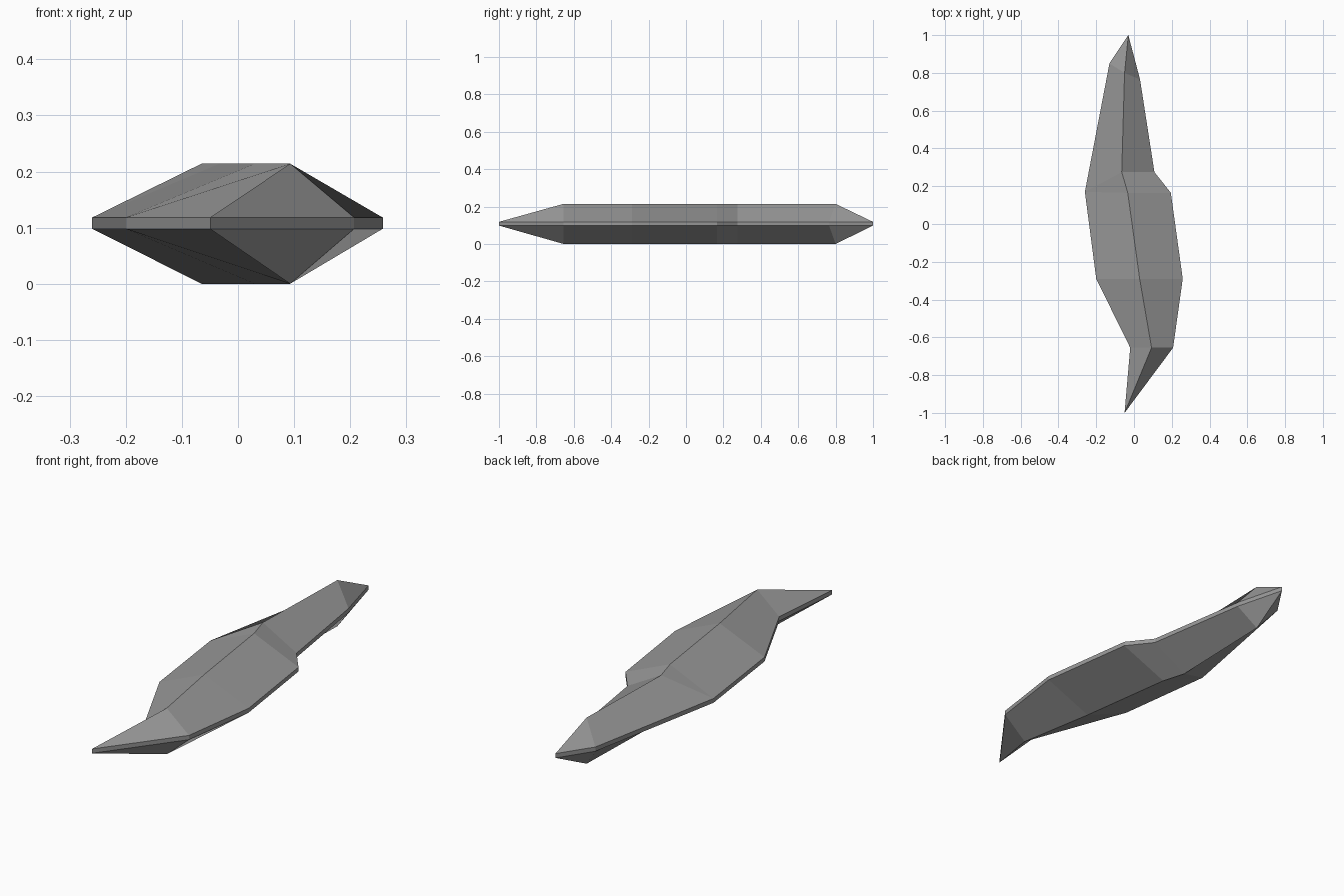
import bpy, bmesh

cube = bpy.data.objects.get("Cube")
if cube:
    bpy.data.objects.remove(cube, do_unlink=True)

# Heights of the keel, the two rim edges and the ridge
KEEL, RIM_LOW, RIM_HIGH, RIDGE = 0.0, 0.098, 0.118, 0.214

# Plan outline, back to front: left-hand rim, centre ridge, right-hand rim
back_tip, front_tip = (-0.03, 1.0), (-0.05, -1.0)
rim_a = [back_tip, (-0.13, 0.85), (-0.26, 0.17), (-0.26, 0.17),
         (-0.2, -0.29), (-0.02, -0.655), front_tip]
spine = [back_tip, (-0.05, 0.8), (-0.065, 0.275), (-0.033, 0.165),
         (0.03, -0.29), (0.093, -0.655), front_tip]
rim_b = [back_tip, (0.032, 0.765), (0.108, 0.275), (0.195, 0.165),
         (0.258, -0.29), (0.207, -0.655), front_tip]

bm = bmesh.new()
cache = {}


def vert(point, z):
    key = (*point, z)
    if key not in cache:
        cache[key] = bm.verts.new(key)
    return cache[key]


def strip(row1, row2):
    """Skin two rows of vertices, collapsing repeated corners."""
    for i in range(len(row1) - 1):
        corners = list(dict.fromkeys((row1[i], row1[i + 1], row2[i + 1], row2[i])))
        if len(corners) > 2:
            bm.faces.new(corners)


for rim in (rim_a, rim_b):
    low = [vert(p, RIM_LOW) for p in rim]
    high = [vert(p, RIM_HIGH) for p in rim]
    strip(low, high)  # thin rim band
    # Bevelled slopes meeting at the ridge and the keel
    for edge, rim_z, centre_z in ((high, RIM_HIGH, RIDGE), (low, RIM_LOW, KEEL)):
        centre = [vert(p, rim_z if p in (back_tip, front_tip) else centre_z)
                  for p in spine]
        strip(edge, centre)

bmesh.ops.recalc_face_normals(bm, faces=bm.faces[:])

mesh = bpy.data.meshes.new("stone_blade")
bm.to_mesh(mesh)
bm.free()
blade = bpy.data.objects.new("stone_blade", mesh)
bpy.context.scene.collection.objects.link(blade)

# Plain grey material
grey = bpy.data.materials.new("stone_grey")
grey.use_nodes = True
colour = (0.32, 0.32, 0.32, 1.0)
grey.diffuse_color = colour
grey.node_tree.nodes["Principled BSDF"].inputs["Base Color"].default_value = colour
mesh.materials.append(grey)
